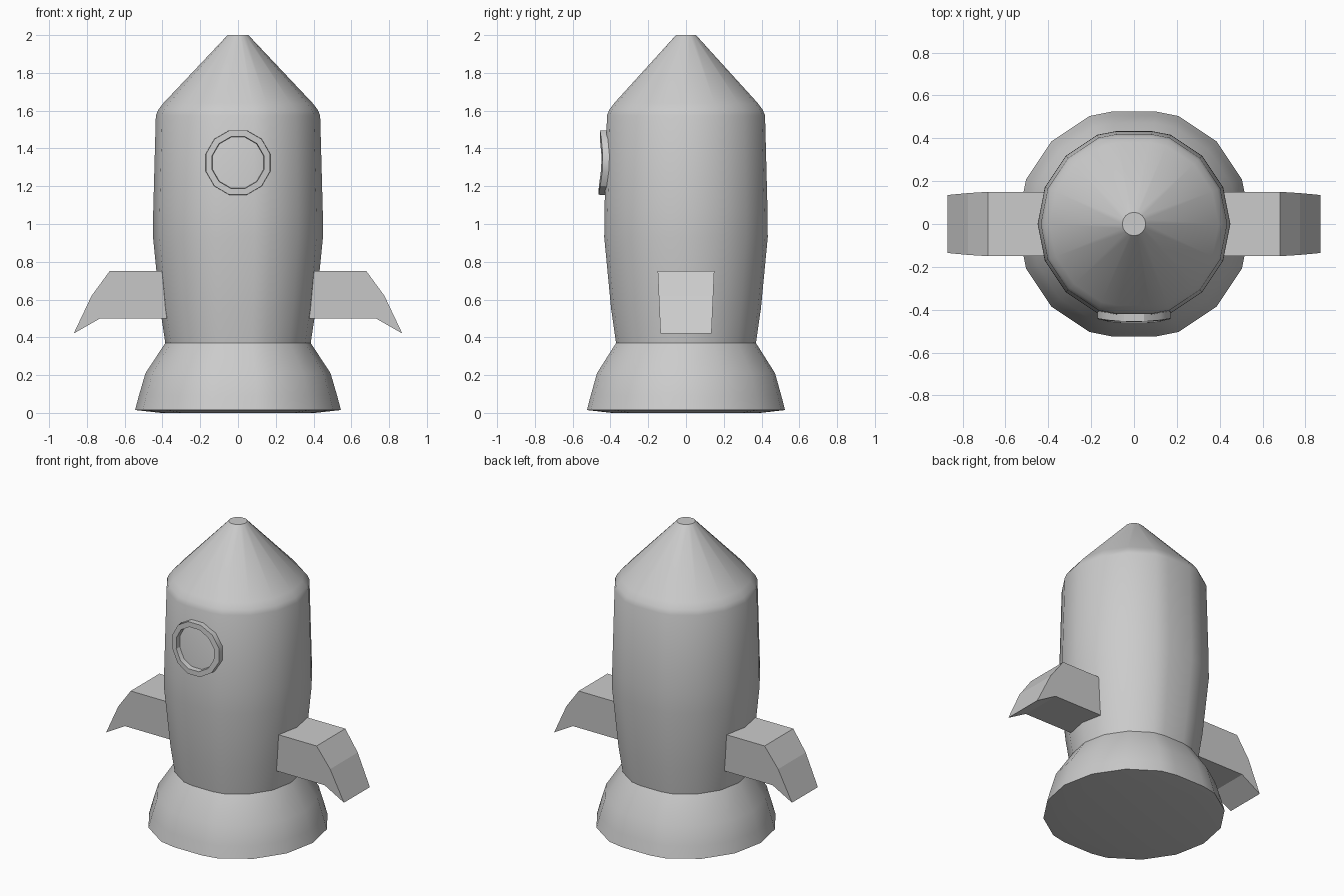
import bpy, bmesh, math

if "Cube" in bpy.data.objects:
    bpy.data.objects.remove(bpy.data.objects["Cube"])


def finish(name, bm, smooth_angle=None):
    bmesh.ops.recalc_face_normals(bm, faces=bm.faces)
    mesh = bpy.data.meshes.new(name)
    bm.to_mesh(mesh)
    bm.free()
    ob = bpy.data.objects.new(name, mesh)
    bpy.context.collection.objects.link(ob)
    if smooth_angle:
        bpy.ops.object.select_all(action='DESELECT')
        ob.select_set(True)
        bpy.context.view_layer.objects.active = ob
        bpy.ops.object.shade_smooth_by_angle(angle=math.radians(smooth_angle))
    return ob


# Cross-section: 16 sides, with the front and back corners cut flat
def section():
    pts = []
    corner = lambda i: (math.cos(i * math.pi / 8), math.sin(i * math.pi / 8))
    for i in range(16):
        if i in (4, 12):
            x, y = corner(i)
            for j in (i - 1, i + 1):
                nx, ny = corner(j)
                pts.append(((x + nx) / 2, (y + ny) / 2))
        else:
            pts.append(corner(i))
    return pts


def loft(name, profile):
    bm = bmesh.new()
    rings = [[bm.verts.new((x * r, y * r, z)) for x, y in section()] for r, z in profile]
    n = len(rings[0])
    for a, b in zip(rings, rings[1:]):
        for i in range(n):
            j = (i + 1) % n
            bm.faces.new((a[i], a[j], b[j], b[i]))
    bm.faces.new(rings[0])
    bm.faces.new(rings[-1])
    return finish(name, bm, 30)


# Hull: flared base, barrel body and nose cone
loft("hull", [(0.41, 0), (0.545, 0.015), (0.525, 0.09), (0.49, 0.21), (0.385, 0.37),
              (0.412, 0.55), (0.45, 0.93), (0.449, 1.06), (0.435, 1.575),
              (0.422, 1.605), (0.395, 1.64), (0.055, 2.0)])


# Side fins, slightly narrower toward the bottom
FIN = [(0.36, 0.75), (0.68, 0.75), (0.775, 0.62), (0.87, 0.42), (0.73, 0.5), (0.36, 0.5)]
for side, label in ((1, "right"), (-1, "left")):
    bm = bmesh.new()
    front, back = [[bm.verts.new((side * x, s * (0.15 - 0.045 * (0.75 - z)), z)) for x, z in FIN]
                   for s in (-1, 1)]
    bm.faces.new(front)
    bm.faces.new(back)
    for i in range(6):
        j = (i + 1) % 6
        bm.faces.new((front[i], front[j], back[j], back[i]))
    finish(label + "_fin", bm)


# Porthole frame, wrapped onto the front of the hull
def hull_y(x, z):
    r = 0.45 - 0.015 * (z - 0.93) / 0.645
    return -r * min(0.962, 1 - 0.199 * abs(x) / r)


bm = bmesh.new()
loops = []
for radius, out in ((0.178, -0.02), (0.176, 0.035), (0.142, 0.035), (0.138, -0.02)):
    loop = []
    for i in range(12):
        a = math.radians(30 * i + 15)
        x, z = radius * math.cos(a), 1.325 + radius * math.sin(a)
        loop.append(bm.verts.new((x, hull_y(x, z) - out, z)))
    loops.append(loop)
for k in range(4):
    a, b = loops[k], loops[(k + 1) % 4]
    for i in range(12):
        j = (i + 1) % 12
        bm.faces.new((a[i], a[j], b[j], b[i]))
finish("porthole_frame", bm, 30)
